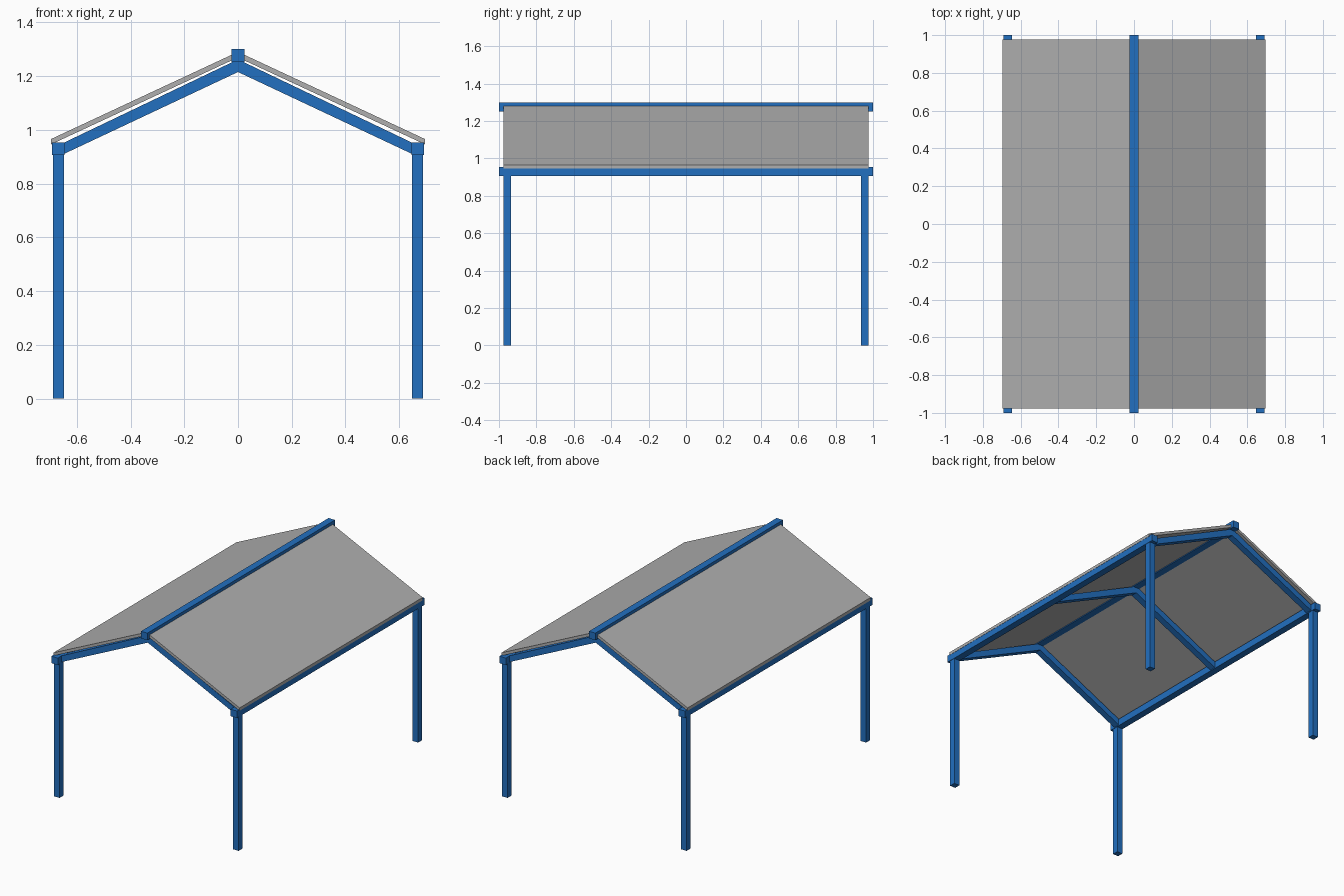
import bpy, bmesh

cube = bpy.data.objects.get("Cube")
if cube:
    bpy.data.objects.remove(cube, do_unlink=True)


def make_material(name, rgb):
    mat = bpy.data.materials.new(name)
    mat.use_nodes = True
    mat.diffuse_color = (*rgb, 1)
    mat.node_tree.nodes["Principled BSDF"].inputs["Base Color"].default_value = (*rgb, 1)
    return mat


blue = make_material("blue steel", (0.016, 0.16, 0.53))
grey = make_material("grey sheet", (0.43, 0.43, 0.43))


def extrude_profile(name, profile, y0, y1, mat):
    """Solid made by sweeping an x-z profile along y."""
    bm = bmesh.new()
    face = bm.faces.new([bm.verts.new((x, y0, z)) for x, z in profile])
    swept = bmesh.ops.extrude_face_region(bm, geom=[face])["geom"]
    verts = [v for v in swept if isinstance(v, bmesh.types.BMVert)]
    bmesh.ops.translate(bm, verts=verts, vec=(0, y1 - y0, 0))
    bmesh.ops.recalc_face_normals(bm, faces=bm.faces)
    mesh = bpy.data.meshes.new(name)
    bm.to_mesh(mesh)
    bm.free()
    mesh.materials.append(mat)
    obj = bpy.data.objects.new(name, mesh)
    bpy.context.collection.objects.link(obj)
    return obj


def box(name, x, y, z, mat):
    profile = [(x[0], z[0]), (x[1], z[0]), (x[1], z[1]), (x[0], z[1])]
    return extrude_profile(name, profile, y[0], y[1], mat)


# Ridge beam
box("ridge_beam", (-0.024, 0.024), (-1, 1), (1.252, 1.3), blue)

for side, s in (("left", 1), ("right", -1)):
    # Eave beam and its two posts
    box(side + "_eave_beam", (s * 0.645, s * 0.692), (-1, 1), (0.906, 0.953), blue)
    for end, e in (("front", -1), ("back", 1)):
        box(f"{end}_{side}_post", (s * 0.648, s * 0.689),
            (e * 0.936, e * 0.977), (0, 0.906), blue)
    # Roof sheet, resting just above the rafters
    sheet = [(0.022, 1.259), (0.695, 0.946), (0.695, 0.966), (0.022, 1.28)]
    extrude_profile(side + "_roof_sheet", [(s * x, z) for x, z in sheet],
                    -0.976, 0.976, grey)

# Rafter pairs, each one bent frame
rafter = [(0, 1.215), (0.646, 0.911), (0.646, 0.953), (0, 1.262)]
bent = rafter + [(-x, z) for x, z in (rafter[2], rafter[1])]
for name, y in (("front", -0.94), ("middle", 0), ("back", 0.94)):
    extrude_profile(name + "_rafters", bent, y - 0.022, y + 0.022, blue)
